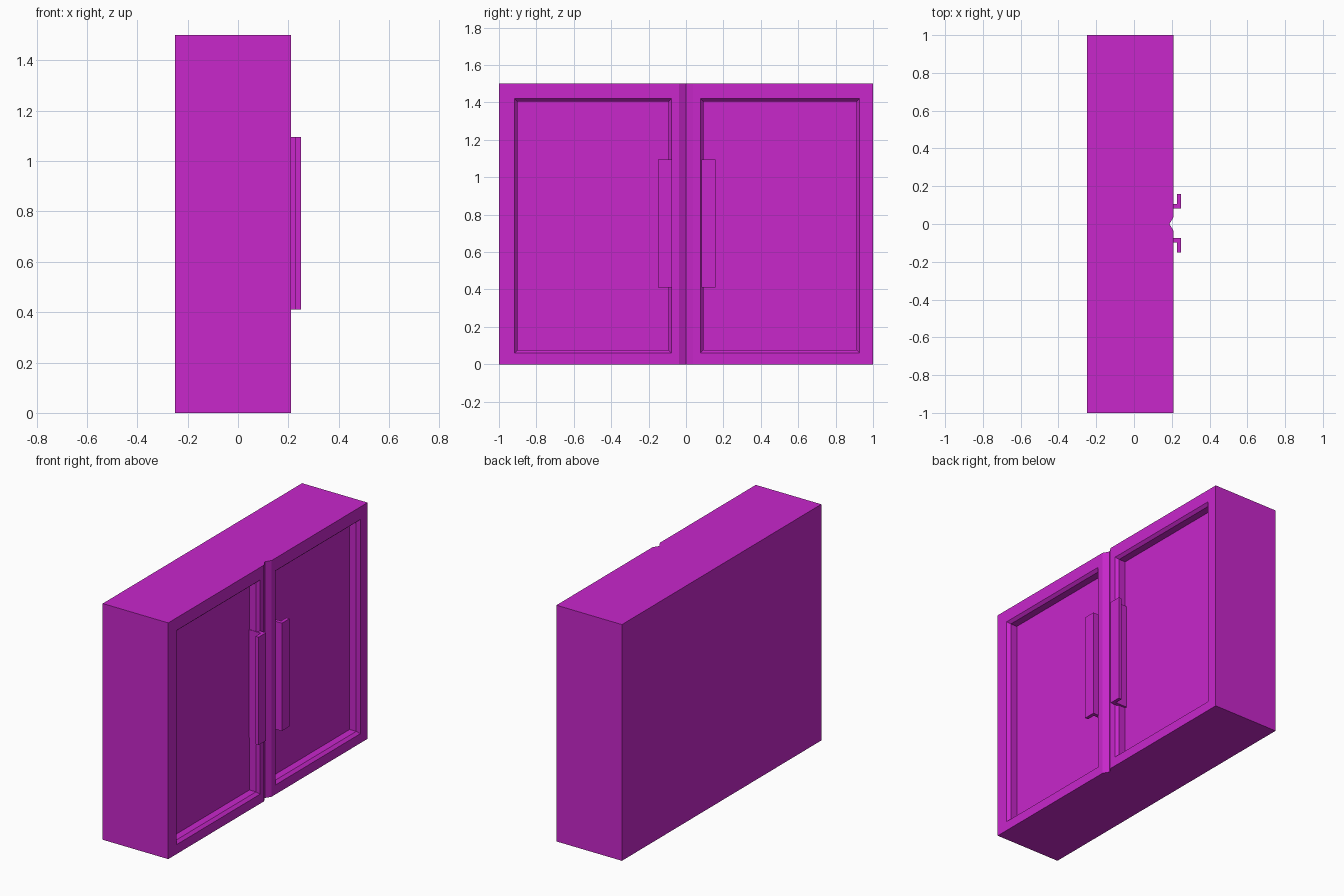
import bpy, bmesh

if "Cube" in bpy.data.objects:
    bpy.data.objects.remove(bpy.data.objects["Cube"])

mat = bpy.data.materials.new("magenta")
mat.diffuse_color = (0.58, 0.02, 0.6, 1)
mat.use_nodes = True
mat.node_tree.nodes["Principled BSDF"].inputs["Base Color"].default_value = mat.diffuse_color

H = 1.5          # cabinet height
BACK, SPLIT, FRONT = -0.25, 0.14, 0.21


def finish(name, bm):
    bmesh.ops.recalc_face_normals(bm, faces=bm.faces[:])
    me = bpy.data.meshes.new(name)
    bm.to_mesh(me)
    bm.free()
    me.materials.append(mat)
    ob = bpy.data.objects.new(name, me)
    bpy.context.collection.objects.link(ob)
    return ob


def loft_rects(name, rings):
    """Join rectangles (x, y0, y1, z0, z1) in order and cap both ends."""
    bm = bmesh.new()
    loops = []
    for x, y0, y1, z0, z1 in rings:
        corners = ((y0, z0), (y1, z0), (y1, z1), (y0, z1))
        loops.append([bm.verts.new((x, y, z)) for y, z in corners])
    for a, b in zip(loops, loops[1:]):
        for i in range(4):
            j = (i + 1) % 4
            bm.faces.new((a[i], a[j], b[j], b[i]))
    bm.faces.new(loops[0])
    bm.faces.new(loops[-1])
    return finish(name, bm)


def extrude_profile(name, points, z0, z1):
    """Extrude an x/y outline upwards."""
    bm = bmesh.new()
    face = bm.faces.new([bm.verts.new((x, y, z0)) for x, y in points])
    top = bmesh.ops.extrude_face_region(bm, geom=[face])["geom"]
    for v in top:
        if isinstance(v, bmesh.types.BMVert):
            v.co.z = z1
    return finish(name, bm)


# Cabinet body behind the doors
loft_rects("cabinet_body", [(BACK, -1, 1, 0, H), (SPLIT, -1, 1, 0, H)])

# Doors: side sign, recess inner/outer edge, handle start
for label, s, r0, r1, h0 in (("left", -1, 0.078, 0.917, 0.074),
                             ("right", 1, 0.077, 0.928, 0.083)):
    def ring(x, a, b, z0, z1):
        return (x, min(s * a, s * b), max(s * a, s * b), z0, z1)

    # Framed door with chamfered meeting edge and recessed panel
    b = 0.016
    loft_rects(label + "_door", [
        ring(SPLIT, 0, 1, 0, H),
        ring(0.188, 0, 1, 0, H),
        ring(FRONT, 0.038, 1, 0, H),
        ring(FRONT, r0, r1, 0.06, 1.42),
        ring(0.192, r0 + b, r1 - b, 0.06 + b, 1.42 - b),
        ring(0.146, r0 + b, r1 - b, 0.06 + b, 1.42 - b)])

    # L-shaped pull handle, its stem reaching the panel
    h1, h2 = h0 + 0.023, h0 + 0.076
    outline = [(0.143, h0), (0.25, h0), (0.25, h2),
               (0.228, h2), (0.228, h1), (0.143, h1)]
    extrude_profile(label + "_handle", [(x, s * y) for x, y in outline],
                    0.41, 1.095)
